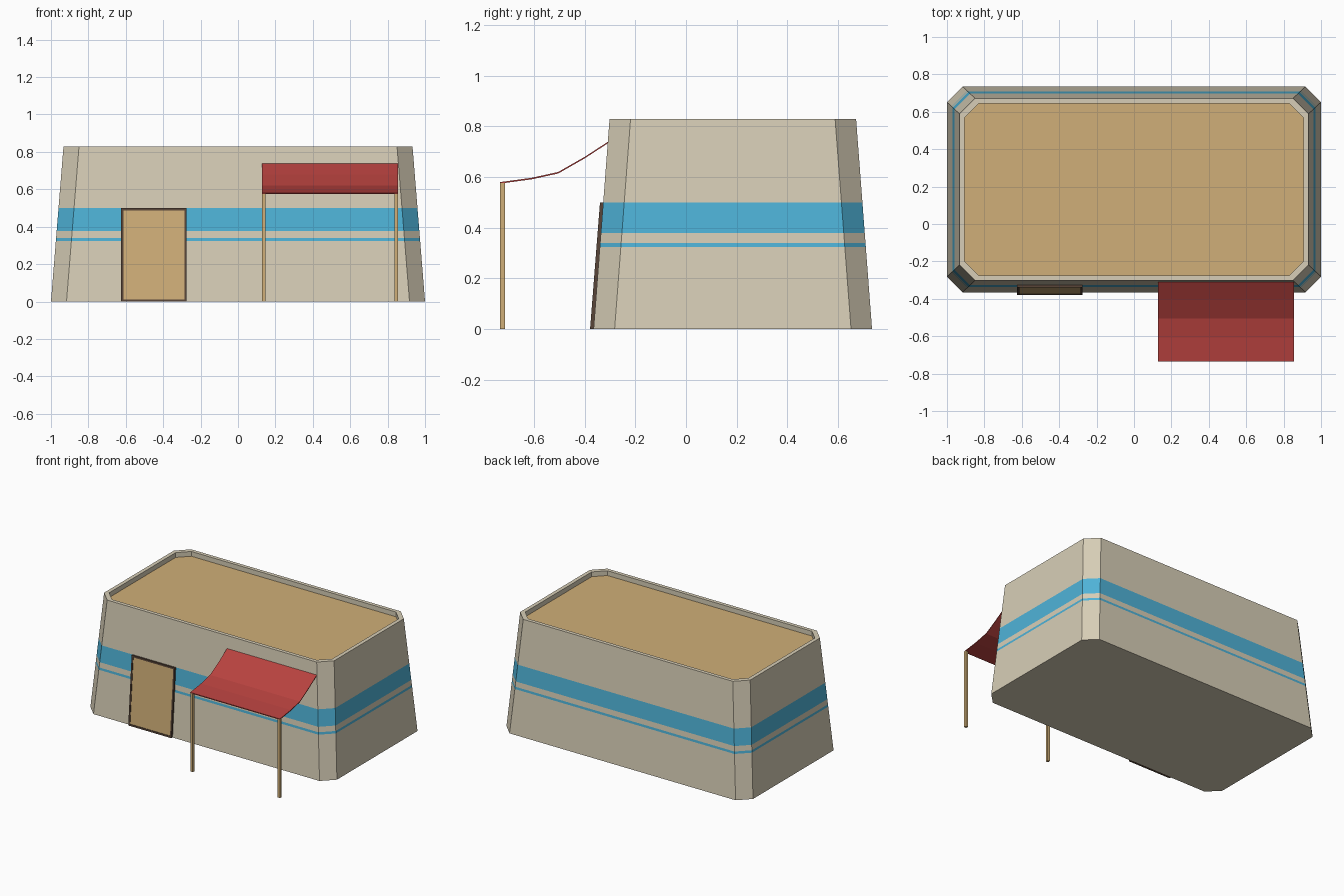
import bpy, bmesh
from mathutils import Vector

if "Cube" in bpy.data.objects:
    bpy.data.objects.remove(bpy.data.objects["Cube"])


def mat(name, rgb):
    m = bpy.data.materials.new(name)
    lin = [((c / 255 + 0.055) / 1.055) ** 2.4 for c in rgb]
    m.diffuse_color = (*lin, 1)
    m.use_nodes = True
    m.node_tree.nodes["Principled BSDF"].inputs["Base Color"].default_value = m.diffuse_color
    return m


PLASTER = mat("plaster", (215, 206, 183))
BLUE = mat("blue_paint", (79, 179, 216))
TAN = mat("tan_wood", (208, 175, 120))
RED = mat("red_cloth", (184, 66, 63))
BROWN = mat("dark_brown", (88, 69, 56))

H, CY = 0.83, 0.185


def finish(name, bm, mats):
    bmesh.ops.recalc_face_normals(bm, faces=bm.faces)
    me = bpy.data.meshes.new(name)
    bm.to_mesh(me)
    bm.free()
    for m in mats:
        me.materials.append(m)
    ob = bpy.data.objects.new(name, me)
    bpy.context.collection.objects.link(ob)
    return ob


def octagon(bm, hx, hy, c, z):
    pts = [(hx, hy - c), (hx - c, hy), (c - hx, hy), (-hx, hy - c),
           (-hx, c - hy), (c - hx, -hy), (hx - c, -hy), (hx, c - hy)]
    return [bm.verts.new((x, y + CY, z)) for x, y in pts]


def wall_y(z):
    return -0.365 + 0.065 * z / H


def box(name, x0, x1, z0, z1, front, back, m):
    """Box that follows the slope of the front wall, by offsets from it."""
    bm = bmesh.new()
    bmesh.ops.create_cube(bm, size=1)
    for v in bm.verts:
        z = z1 if v.co.z > 0 else z0
        y = wall_y(z) + (back if v.co.y > 0 else -front)
        v.co = Vector((x1 if v.co.x > 0 else x0, y, z))
    return finish(name, bm, [m])


# Tapered house with painted bands, parapet and sunken roof
bm = bmesh.new()
rings = []
for z in (0, 0.323, 0.34, 0.378, 0.5, H):
    t = z / H
    rings.append(octagon(bm, 1 - 0.067 * t, 0.55 - 0.063 * t, 0.083, z))
rings.append(octagon(bm, 0.905, 0.46, 0.075, H))
rings.append(octagon(bm, 0.905, 0.46, 0.075, H - 0.035))
for k, (a, b) in enumerate(zip(rings, rings[1:])):
    for i in range(8):
        j = (i + 1) % 8
        f = bm.faces.new((a[i], a[j], b[j], b[i]))
        f.material_index = 1 if k in (1, 3) else 0
bm.faces.new(rings[0])
bm.faces.new(rings[-1]).material_index = 2
finish("house_walls", bm, [PLASTER, BLUE, TAN])

# Door panel and frame
X0, X1, W = -0.625, -0.275, 0.012
box("door_panel", X0 + W, X1 - W, W, 0.488, 0.010, 0.005, TAN)
box("door_frame_left", X0, X0 + W, 0, 0.5, 0.014, 0.005, BROWN)
box("door_frame_right", X1 - W, X1, 0, 0.5, 0.014, 0.005, BROWN)
box("door_frame_top", X0 + W, X1 - W, 0.488, 0.5, 0.014, 0.005, BROWN)
box("door_sill", X0 + W, X1 - W, 0, W, 0.014, 0.005, BROWN)

# Sagging cloth awning, extruded from its side profile
profile = [(-0.300, 0.745), (-0.40, 0.68), (-0.505, 0.62), (-0.61, 0.597), (-0.735, 0.58)]
loop = profile + [(y, z - 0.006) for y, z in reversed(profile)]
bm = bmesh.new()
left = [bm.verts.new((0.127, y, z)) for y, z in loop]
right = [bm.verts.new((0.855, y, z)) for y, z in loop]
n = len(loop)
for i in range(n):
    j = (i + 1) % n
    bm.faces.new((left[i], left[j], right[j], right[i]))
for i in range(len(profile) - 1):
    for s in (left, right):
        bm.faces.new((s[i], s[i + 1], s[n - 2 - i], s[n - 1 - i]))
finish("awning", bm, [RED])

# Awning posts
for side, x in (("left", 0.138), ("right", 0.846)):
    bm = bmesh.new()
    bmesh.ops.create_cube(bm, size=1)
    bmesh.ops.scale(bm, vec=(0.019, 0.019, 0.577), verts=bm.verts)
    bmesh.ops.translate(bm, vec=(x, -0.7255, 0.2885), verts=bm.verts)
    finish("awning_post_" + side, bm, [TAN])
